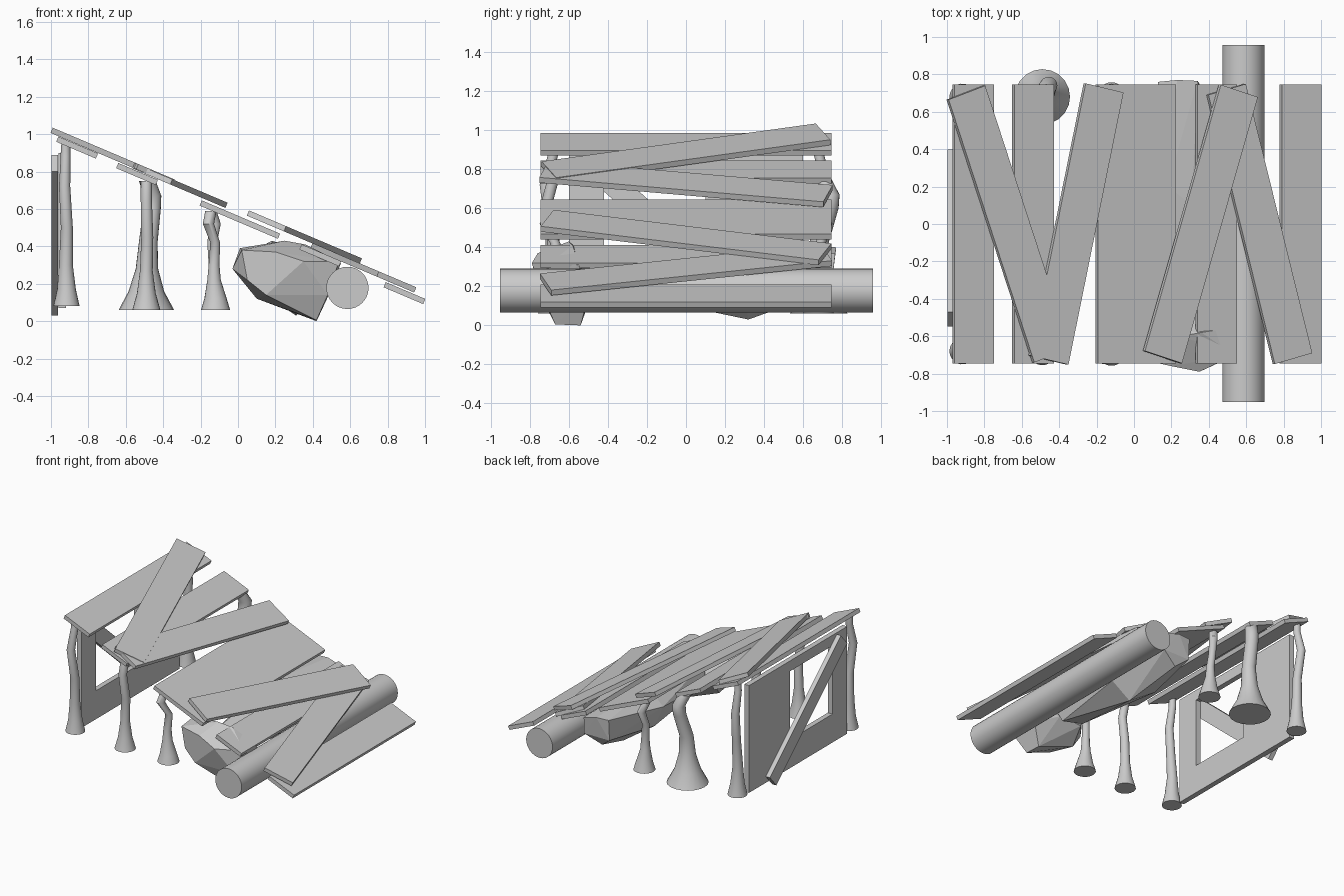
import bpy, bmesh
from math import radians, cos, sin, pi
from mathutils import Matrix

TILT = radians(23)


def finish(bm, name, smooth=None):
    bmesh.ops.recalc_face_normals(bm, faces=bm.faces)
    me = bpy.data.meshes.new(name)
    bm.to_mesh(me)
    bm.free()
    ob = bpy.data.objects.new(name, me)
    bpy.context.collection.objects.link(ob)
    if smooth:
        bpy.ops.object.select_all(action='DESELECT')
        ob.select_set(True)
        bpy.context.view_layer.objects.active = ob
        bpy.ops.object.shade_smooth_by_angle(angle=radians(smooth))
    return ob


def box(name, size, matrix):
    bm = bmesh.new()
    bmesh.ops.create_cube(bm, size=1)
    bm.transform(matrix @ Matrix.Diagonal((*size, 1)))
    return finish(bm, name)


def plank(name, x, z, width, turn=0):
    m = (Matrix.Translation((x, 0, z)) @ Matrix.Rotation(TILT, 4, 'Y')
         @ Matrix.Rotation(radians(turn), 4, 'Z'))
    box(name, (width, 1.49, 0.03), m)


def rock(name, points):
    bm = bmesh.new()
    for p in points:
        bm.verts.new(p)
    res = bmesh.ops.convex_hull(bm, input=bm.verts)
    loose = [v for v in bm.verts if not v.link_faces]
    bmesh.ops.delete(bm, geom=loose, context='VERTS')
    finish(bm, name)


def post(name, x, y, rings, sides=20):
    # rings: (x offset, y offset, height, radius)
    bm = bmesh.new()
    loops = [[bm.verts.new((x + dx + r * cos(2 * pi * i / sides),
                            y + dy + r * sin(2 * pi * i / sides), z))
              for i in range(sides)] for dx, dy, z, r in rings]
    for a, b in zip(loops, loops[1:]):
        for i in range(sides):
            j = (i + 1) % sides
            bm.faces.new((a[i], a[j], b[j], b[i]))
    bm.faces.new(loops[0])
    bm.faces.new(loops[-1])
    finish(bm, name, 40)


# Lower layer of straight ramp planks
for i, (x, z, w) in enumerate([(-0.86, 0.928, 0.23), (-0.54, 0.787, 0.23),
                               (0.01, 0.543, 0.455), (0.44, 0.352, 0.23),
                               (0.89, 0.15, 0.23)]):
    plank(f"straight_plank_{i}", x, z, w)

# Upper layer of crooked ramp planks
for i, (x, z, t) in enumerate([(-0.67, 0.882, 19.5), (-0.31, 0.725, -12.4),
                               (0.355, 0.45, -17.2), (0.67, 0.285, 15)]):
    plank(f"crooked_plank_{i}", x, z, 0.225, t)

# Log under the low end
bm = bmesh.new()
bmesh.ops.create_cone(bm, cap_ends=True, segments=32, radius1=0.113,
                      radius2=0.113, depth=1.91)
bm.transform(Matrix.Translation((0.585, 0.003, 0.178)) @ Matrix.Rotation(pi / 2, 4, 'X'))
finish(bm, "log", 40)

# Rocks
rock("front_rock", [
    (-0.03, -0.62, 0.28), (0.01, -0.55, 0.39), (0.02, -0.72, 0.38), (0.25, -0.6, 0.43),
    (0.36, -0.58, 0.41), (0.2, -0.76, 0.37), (0.54, -0.7, 0.32), (0.35, -0.79, 0.32),
    (0.05, -0.72, 0.22), (0.15, -0.74, 0.14), (0.1, -0.55, 0.12), (0.48, -0.73, 0.14),
    (0.42, -0.67, 0.005), (0.42, -0.54, 0.0), (0.49, -0.5, 0.15), (0.55, -0.55, 0.31),
    (0.3, -0.45, 0.25), (0.1, -0.46, 0.25)])
rock("long_rock", [
    (0.13, 0.76, 0.40), (0.13, 0.75, 0.24), (0.22, 0.71, 0.17), (0.35, 0.75, 0.24),
    (0.34, 0.765, 0.37), (0.23, 0.77, 0.40), (0.02, 0.25, 0.34), (0.06, 0.3, 0.2),
    (0.31, 0.32, 0.03), (0.45, 0.3, 0.15), (0.43, 0.2, 0.32), (0.18, 0.2, 0.43),
    (0.31, 0.1, 0.39), (0.12, -0.42, 0.24), (0.2, -0.5, 0.35), (0.33, -0.48, 0.33),
    (0.32, -0.4, 0.18)])

# Flared, slightly bent posts, one row on each side
for side, s in (("front", -1), ("back", 1)):
    post(f"{side}_tall_post", -0.917, 0.68 * s, [
        (0, 0, 0.08, 0.07), (0, 0, 0.17, 0.05), (-0.003, 0, 0.3, 0.037),
        (0.002, 0.01 * s, 0.5, 0.032), (-0.01, 0.04 * s, 0.72, 0.03),
        (-0.005, 0.0, 0.88, 0.026), (-0.005, 0.0, 0.945, 0.025)])
    post(f"{side}_short_post", -0.12, 0.68 * s, [
        (0, 0, 0.06, 0.078), (0, 0, 0.12, 0.06), (-0.008, 0, 0.22, 0.036),
        (-0.008, 0, 0.3, 0.029), (-0.01 - 0.008 * s, 0.01, 0.42, 0.026),
        (-0.02 + 0.018 * s, 0.04 * s, 0.52, 0.03), (-0.025, 0.01 * s, 0.59, 0.03)])
post("front_middle_post", -0.49, -0.68, [
    (0, 0, 0.06, 0.075), (0, 0, 0.15, 0.05), (0, 0, 0.27, 0.034),
    (0.005, 0, 0.45, 0.032), (0, -0.03, 0.64, 0.03), (0, 0, 0.75, 0.03)])
post("back_middle_post", -0.49, 0.68, [
    (0, 0, 0.06, 0.148), (0, 0, 0.16, 0.095), (0.003, 0, 0.28, 0.06),
    (0.01, 0, 0.42, 0.05), (0.03, 0.055, 0.6, 0.047), (0.033, 0.06, 0.67, 0.047),
    (0.005, 0.02, 0.75, 0.045)])

# End wall with an opening: two stiles and two rails
for name, y, w, z0, z1 in (("wall_front_stile", -0.51, 0.18, 0.07, 0.9),
                           ("wall_back_stile", 0.35, 0.5, 0.07, 0.9),
                           ("wall_bottom_rail", -0.16, 0.52, 0.07, 0.29),
                           ("wall_top_rail", -0.16, 0.52, 0.82, 0.9)):
    box(name, (0.04, w, z1 - z0), Matrix.Translation((-0.94, y, (z0 + z1) / 2)))

# Diagonal brace on the outside of the wall
box("wall_brace", (0.036, 1.16, 0.12),
    Matrix.Translation((-0.98, -0.075, 0.46)) @ Matrix.Rotation(radians(-41.5), 4, 'X'))
